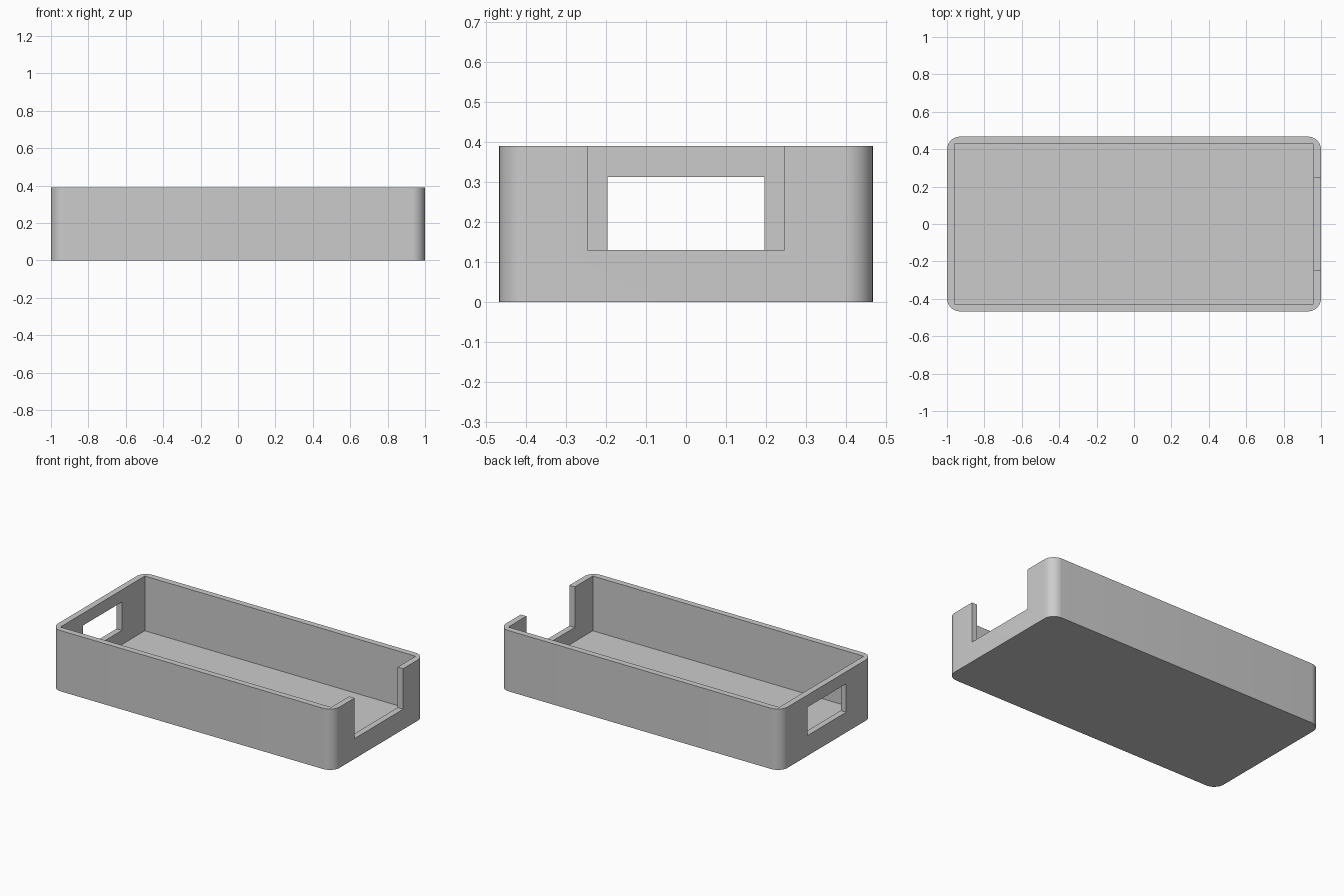
import bpy, bmesh
from mathutils import Vector

if "Cube" in bpy.data.objects:
    bpy.data.objects.remove(bpy.data.objects["Cube"], do_unlink=True)

HALF_X, HALF_Y, HEIGHT = 1.0, 0.467, 0.39
WALL, CORNER, SILL = 0.039, 0.07, 0.13

grey = bpy.data.materials.new("light_grey")
grey.use_nodes = True
grey.diffuse_color = (0.6, 0.6, 0.6, 1)
grey.node_tree.nodes["Principled BSDF"].inputs["Base Color"].default_value = (0.6, 0.6, 0.6, 1)


def box(name, low, high, radius=0):
    """Box between two corners, with optionally rounded upright edges."""
    low, high = Vector(low), Vector(high)
    bm = bmesh.new()
    bmesh.ops.create_cube(bm, size=1)
    for v in bm.verts:
        v.co = (low + high) / 2 + v.co * (high - low)
    if radius:
        upright = [e for e in bm.edges
                   if abs(e.verts[0].co.z - e.verts[1].co.z) > 0.01]
        bmesh.ops.bevel(bm, geom=upright, offset=radius, segments=12,
                        profile=0.5, affect='EDGES')
    mesh = bpy.data.meshes.new(name)
    bm.to_mesh(mesh)
    bm.free()
    mesh.materials.append(grey)
    obj = bpy.data.objects.new(name, mesh)
    bpy.context.collection.objects.link(obj)
    return obj


# Tray body with rounded outer corners
tray = box("tray", (-HALF_X, -HALF_Y, 0), (HALF_X, HALF_Y, HEIGHT), CORNER)

# Square-cornered cavity, open notch on the left end, window on the right end
cutters = [
    box("cavity_cutter", (WALL - HALF_X, WALL - HALF_Y, WALL),
        (HALF_X - WALL, HALF_Y - WALL, HEIGHT + 0.2)),
    box("notch_cutter", (0.8, -0.246, SILL), (1.2, 0.246, HEIGHT + 0.1)),
    box("window_cutter", (-1.2, -0.196, SILL), (-0.8, 0.196, 0.312)),
]
bpy.context.view_layer.objects.active = tray
tray.select_set(True)
for cutter in cutters:
    cut = tray.modifiers.new(cutter.name, 'BOOLEAN')
    cut.operation, cut.solver, cut.object = 'DIFFERENCE', 'EXACT', cutter
    bpy.ops.object.modifier_apply(modifier=cut.name)
    bpy.data.objects.remove(cutter, do_unlink=True)

# Smooth corners, crisp edges
bpy.ops.object.shade_smooth_by_angle(angle=0.5)
